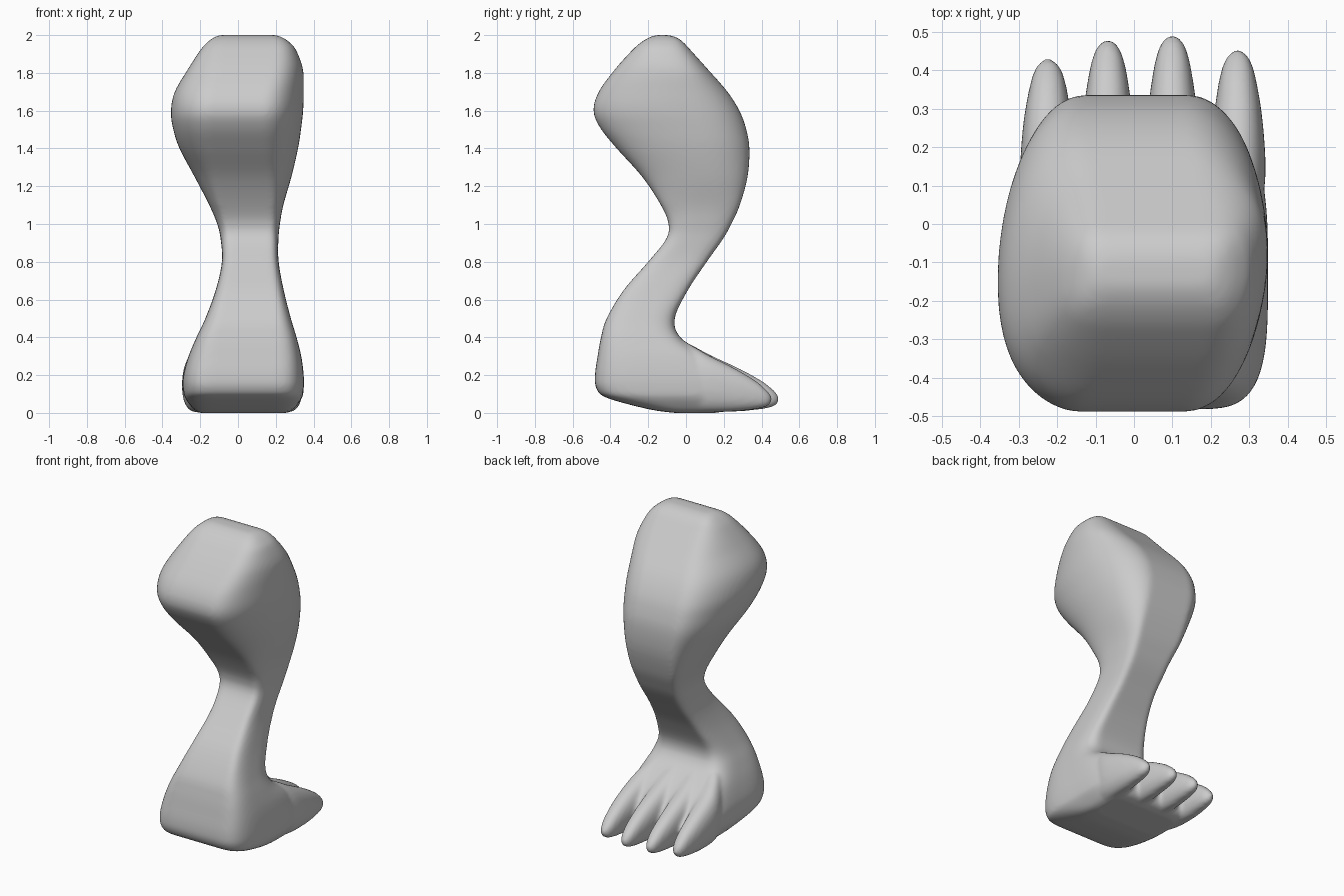
import bpy, bmesh
from math import cos, sin, pi, copysign
from mathutils import Vector

cube = bpy.data.objects.get("Cube")
if cube:
    bpy.data.objects.remove(cube, do_unlink=True)

SIDES = 60


def smooth_path(points, steps=5):
    """Catmull-Rom interpolation through rows of any length."""
    rows = [Vector(p) for p in points]
    out = []
    for i in range(len(rows) - 1):
        a, b = rows[max(i - 1, 0)], rows[i]
        c, d = rows[i + 1], rows[min(i + 2, len(rows) - 1)]
        for s in range(steps):
            t = s / steps
            out.append(0.5 * (2 * b + (c - a) * t + (2 * a - 5 * b + 4 * c - d) * t * t
                              + (3 * b - a - 3 * c + d) * t ** 3))
    return out + [rows[-1]]


def rounded_section(n):
    """Unit superellipse: 2 is round, higher is squarer."""
    def power(v):
        return copysign(abs(v) ** (2 / n), v)
    angles = [2 * pi * (k + .5) / SIDES for k in range(SIDES)]
    return [(power(cos(a)), power(sin(a))) for a in angles]


def loft(bm, rings):
    loops = [[bm.verts.new(p) for p in ring] for ring in rings]
    for low, high in zip(loops, loops[1:]):
        for k in range(SIDES):
            j = (k + 1) % SIDES
            bm.faces.new((low[k], low[j], high[j], high[k]))
    bm.faces.new(loops[0][::-1])
    bm.faces.new(loops[-1])


# Leg stations: height, front y, back y, right x, left x, squareness
LEG = [
    (0, -.06, .16, -.2, .26, 3.5),
    (.02, -.2, .21, -.235, .295, 3.5),
    (.08, -.42, .235, -.28, .339, 3.5),
    (.13, -.475, .235, -.292, .348, 3.5),
    (.2, -.482, .2, -.29, .348, 3.5),
    (.3, -.468, .105, -.262, .335, 3.5),
    (.4, -.45, -.03, -.22, .31, 3.3),
    (.5, -.42, -.06, -.173, .28, 3),
    (.65, -.33, .01, -.118, .242, 3),
    (.8, -.2, .11, -.085, .215, 3),
    (.92, -.105, .195, -.092, .214, 2.8),
    (1.0, -.092, .24, -.11, .222, 2.6),
    (1.1, -.133, .285, -.152, .24, 2.3),
    (1.25, -.232, .326, -.23, .283, 2.1),
    (1.4, -.367, .336, -.31, .318, 2.1),
    (1.51, -.455, .317, -.345, .335, 2.1),
    (1.6, -.49, .283, -.355, .345, 2.1),
    (1.7, -.462, .22, -.335, .348, 2.1),
    (1.82, -.375, .115, -.265, .344, 2.2),
    (1.92, -.285, .025, -.2, .308, 2.4),
    (1.96, -.24, -.012, -.165, .275, 2.6),
    (1.985, -.2, -.045, -.132, .24, 2.8),
    (2, -.16, -.09, -.1, .205, 3),
]

# Toe profile along y: position, bottom z, top z, half width, spread
TOE = [
    (-.25, .05, .3, .05, .7),
    (-.08, .02, .4, .075, .72),
    (.03, .004, .358, .083, .87),
    (.13, .003, .305, .082, .96),
    (.28, .008, .235, .066, 1),
    (.4, .02, .168, .049, 1),
    (.46, .034, .12, .033, 1),
    (.485, .055, .09, .014, 1),
    (.49, .068, .076, .004, 1),
]
TOES = [(-.224, .432), (-.068, .482), (.1, .494), (.27, .455)]
FOOT_CENTRE = .03

bm = bmesh.new()

# Leg: flat front and back strips with rounded flanks, lofted from sole to knee
rings = []
for z, front, back, right, left, n in smooth_path(LEG):
    skew = .05 * min(max((z - 1) / .5, 0), 1) * min((2 - z) / .2, 1)
    cx, cy, rx, ry = (left + right) / 2, (front + back) / 2, (left - right) / 2, (back - front) / 2
    flat = min(.13, .65 * rx)
    rings.append([(cx + copysign(flat, u) + (rx - flat) * u, cy + ry * v + skew * u ** 3, z)
                  for u, v in rounded_section(n)])
loft(bm, rings)

# Toes: four tapered lofts pointing backwards
for toe_x, tip_y in TOES:
    rings = []
    for y, low, high, half, spread in smooth_path(TOE):
        cx = FOOT_CENTRE + (toe_x - FOOT_CENTRE) * spread
        cz, rz = (low + high) / 2, (high - low) / 2
        length = y * tip_y / .49 if y > 0 else y
        rings.append([(cx + half * u, length, cz + rz * v) for u, v in rounded_section(2.3)])
    loft(bm, rings)

bmesh.ops.recalc_face_normals(bm, faces=bm.faces)
mesh = bpy.data.meshes.new("leg_and_foot")
bm.to_mesh(mesh)
bm.free()
leg = bpy.data.objects.new("leg_and_foot", mesh)
bpy.context.collection.objects.link(leg)

# Grey clay material
grey = bpy.data.materials.new("grey")
grey.use_nodes = True
grey.diffuse_color = (.6, .6, .6, 1)
grey.node_tree.nodes["Principled BSDF"].inputs["Base Color"].default_value = (.6, .6, .6, 1)
mesh.materials.append(grey)

# Fuse toes and leg into one soft skin
remesh = leg.modifiers.new("fuse", 'REMESH')
remesh.mode = 'VOXEL'
remesh.voxel_size = .011
remesh.use_smooth_shade = True
soften = leg.modifiers.new("soften", 'SMOOTH')
soften.factor = .5
soften.iterations = 10
mesh.shade_smooth()
